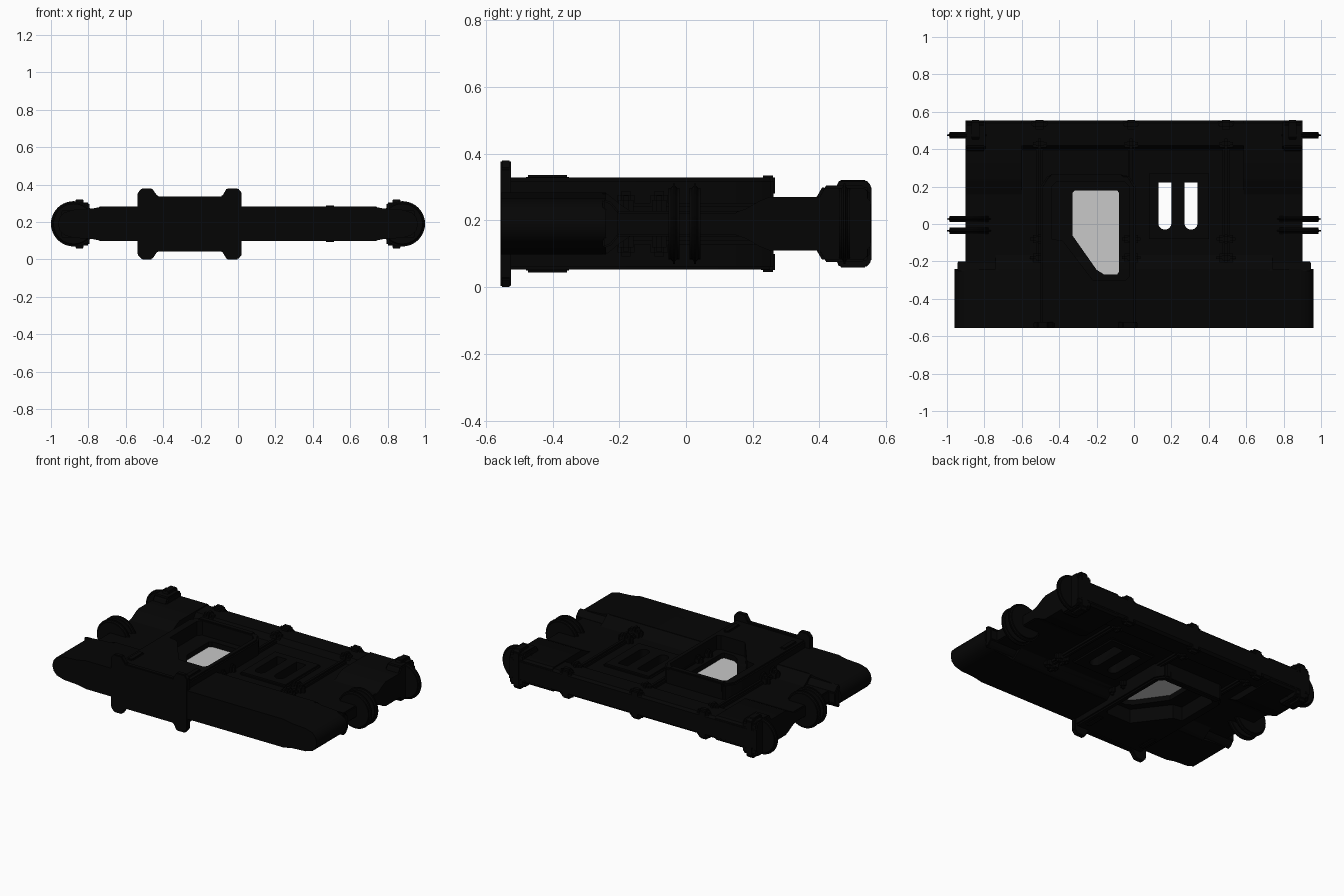
import bpy, bmesh, math
from mathutils import Matrix, Vector

cube = bpy.data.objects.get("Cube")
if cube:
    bpy.data.objects.remove(cube, do_unlink=True)

MID = 0.19  # the model mirrors above and below this height


def material(name, value, rough):
    m = bpy.data.materials.new(name)
    m.use_nodes = True
    color = (value, value, value, 1)
    m.diffuse_color = color
    bsdf = m.node_tree.nodes["Principled BSDF"]
    bsdf.inputs["Base Color"].default_value = color
    bsdf.inputs["Roughness"].default_value = rough
    return m


BLACK = material("black metal", 0.0016, 0.6)
GLASS = material("grey glass", 0.58, 0.4)


def finish(name, bm, mat=BLACK, bevel=0.0, segments=2):
    bmesh.ops.recalc_face_normals(bm, faces=bm.faces)
    if bevel:
        edges = [e for e in bm.edges if e.calc_face_angle(0) > 0.6]
        bmesh.ops.bevel(bm, geom=edges, offset=bevel, segments=segments,
                        affect='EDGES', clamp_overlap=True)
    mesh = bpy.data.meshes.new(name)
    bm.to_mesh(mesh)
    bm.free()
    mesh.materials.append(mat)
    obj = bpy.data.objects.new(name, mesh)
    bpy.context.collection.objects.link(obj)
    return obj


def prism(name, points, axis, a, b, **kw):
    """Extrude a flat outline along x, y or z from a to b."""
    place = {'x': lambda u, v: (a, u, v), 'y': lambda u, v: (u, a, v), 'z': lambda u, v: (u, v, a)}[axis]
    shift = Vector([b - a if k == axis else 0 for k in 'xyz'])
    bm = bmesh.new()
    face = bm.faces.new([bm.verts.new(place(u, v)) for u, v in points])
    moved = bmesh.ops.extrude_face_region(bm, geom=[face])["geom"]
    bmesh.ops.translate(bm, vec=shift, verts=[v for v in moved if isinstance(v, bmesh.types.BMVert)])
    return finish(name, bm, **kw)


def box(name, x0, x1, y0, y1, half, bevel=0.008):
    """Box centred on the mid height."""
    pts = [(x0, y0), (x1, y0), (x1, y1), (x0, y1)]
    return prism(name, pts, 'z', MID - half, MID + half, bevel=bevel)


def disc(name, x, y, radius, width):
    bm = bmesh.new()
    bmesh.ops.create_cone(bm, cap_ends=True, segments=40, radius1=radius, radius2=radius,
                          depth=width, matrix=Matrix.Translation((x, y, MID)) @ Matrix.Rotation(math.pi / 2, 4, 'X'))
    return finish(name, bm, bevel=width * 0.4, segments=3)


def cut(targets, cutter):
    for obj in targets:
        mod = obj.modifiers.new("cut", 'BOOLEAN')
        mod.operation = 'DIFFERENCE'
        mod.solver = 'EXACT'
        mod.object = cutter
        bpy.context.view_layer.objects.active = obj
        bpy.ops.object.modifier_apply(modifier=mod.name)
    bpy.data.objects.remove(cutter, do_unlink=True)


def mirror_z(points):
    return points + [(u, 2 * MID - v) for u, v in reversed(points)]


# Thin core panel and its thicker rear edge
core = box("core_panel", -0.9, 0.9, -0.5, 0.54, 0.038, bevel=0.006)
rail = [(0.395, 0.228), (0.42, 0.262), (0.54, 0.262), (0.554, 0.248)]
prism("rear_rail", mirror_z(rail), 'x', -0.88, 0.88)

# Corner panels ramp up from the core towards the rear
ramp = [(0.15, 0.225), (0.18, 0.235), (0.22, 0.258), (0.25, 0.27), (0.54, 0.27), (0.553, 0.258)]
for side, x0, x1 in (("left", 0.585, 0.9), ("right", -0.9, -0.6)):
    prism(side + "_corner_panel", mirror_z(ramp), 'x', x0, x1)

# Lower bumper with rounded ends and a slope down to the core
end = [(0.72, 0.283), (0.78, 0.271), (0.88, 0.265), (0.93, 0.25), (0.953, 0.225), (0.96, 0.2)]
upper = [(-x, z) for x, z in reversed(end)] + end
bumper = prism("lower_bumper", mirror_z(upper), 'y', -0.555, -0.24)
slope = [(-0.25, 0.283), (-0.235, 0.279), (-0.2, 0.25), (-0.165, 0.227)]
slope_bar = prism("bumper_slope", mirror_z(slope), 'x', -0.74, 0.74)
low_slope = [(-0.25, 0.264), (-0.225, 0.255), (-0.2, 0.225)]
prism("bumper_end_slope", mirror_z(low_slope), 'x', 0.73, 0.945, bevel=0.005)
prism("bumper_end_slope", mirror_z(low_slope), 'x', -0.945, -0.73, bevel=0.005)

# Raised window frame and its front cap
frame = prism("window_frame", [(-0.5, -0.54), (0.01, -0.54), (0.01, 0.2), (-0.03, 0.262),
                               (-0.46, 0.262), (-0.5, 0.2)], 'z', 0.052, 0.328, bevel=0.01)
cap = [(-0.536, 0.21), (-0.536, 0.355), (-0.515, 0.38), (-0.46, 0.38), (-0.43, 0.337),
       (-0.085, 0.337), (-0.06, 0.38), (0, 0.38), (0.02, 0.355), (0.02, 0.21)]
prism("front_cap", mirror_z(cap), 'y', -0.556, -0.525, bevel=0.004)
for z0 in (0.275, 0.045):
    prism("frame_lip", [(-0.45, 0.225), (-0.06, 0.225), (-0.06, 0.266), (-0.45, 0.266)],
          'z', z0, z0 + 0.06, bevel=0.006)
for x in (-0.455, -0.04):
    box("frame_pad", x - 0.02, x + 0.02, -0.48, -0.35, 0.146, bevel=0.006)

# Window opening inside a wide recess on both faces
window = [(-0.33, -0.06), (-0.2, -0.245), (-0.16, -0.27), (-0.09, -0.27), (-0.08, -0.255),
          (-0.08, 0.165), (-0.09, 0.18), (-0.315, 0.18), (-0.33, 0.165)]
recess = [(-0.44, -0.08), (-0.38, -0.09), (-0.22, -0.3), (-0.045, -0.3), (-0.025, -0.28),
          (-0.025, 0.2), (-0.05, 0.224), (-0.415, 0.224), (-0.44, 0.2)]
for z0, z1 in ((0.235, 0.5), (-0.1, 0.145)):
    cut([frame, bumper, slope_bar], prism("recess_cutter", recess, 'z', z0, z1))
cut([frame, core, bumper, slope_bar], prism("window_cutter", window, 'z', -0.2, 0.6))
prism("window_glass", window, 'z', MID - 0.012, MID + 0.012, mat=GLASS)

# Slotted plate: slots are square at the back, rounded at the front
plate = box("slot_plate", 0.07, 0.41, -0.09, 0.28, 0.052, bevel=0.01)
for x in (0.165, 0.305):
    arc = [(x + 0.035 * math.cos(t), 0.005 + 0.035 * math.sin(t))
           for t in (math.pi + math.pi * i / 12 for i in range(13))]
    cut([plate, core], prism("slot_cutter", arc + [(x + 0.035, 0.222), (x - 0.035, 0.222)], 'z', -0.2, 0.6))

# Tie bars with clamps along the panel
for x in (-0.505, -0.015, 0.492):
    box("tie_bar", x - 0.018, x + 0.018, -0.2, 0.41, 0.062, bevel=0.01)
    box("edge_clamp", x - 0.035, x + 0.035, 0.505, 0.556, 0.098, bevel=0.014)
    box("edge_clamp_wing", x - 0.055, x + 0.055, 0.515, 0.548, 0.085, bevel=0.012)
    for y in (0.43, -0.08, -0.18):
        box("bar_clamp", x - 0.05, x + 0.05, y - 0.022, y + 0.022, 0.085, bevel=0.014)
        box("bar_clamp_band", x - 0.02, x + 0.02, y - 0.026, y + 0.026, 0.098, bevel=0.012)

# Side discs and corner clamps
clamp = [(0.39, 0.268), (0.412, 0.305), (0.535, 0.305), (0.552, 0.29)]
band = [(0.45, 0.3), (0.46, 0.321), (0.54, 0.321), (0.556, 0.302)]
for side, s in (("left", 1), ("right", -1)):
    for y in (0.475, 0.027, -0.036):
        disc(side + "_side_disc", s * 0.879, y, 0.121, 0.034)
    x0, x1 = sorted((s * 0.795, s * 0.9))
    prism(side + "_corner_clamp", mirror_z(clamp), 'x', x0, x1, bevel=0.008)
    x0, x1 = sorted((s * 0.825, s * 0.87))
    prism(side + "_corner_band", mirror_z(band), 'x', x0, x1, bevel=0.004)

# Keep flat faces crisp and curved faces smooth
for obj in bpy.context.view_layer.objects:
    obj.select_set(obj.type == 'MESH')
bpy.context.view_layer.objects.active = frame
bpy.ops.object.shade_smooth_by_angle(angle=math.radians(35))
